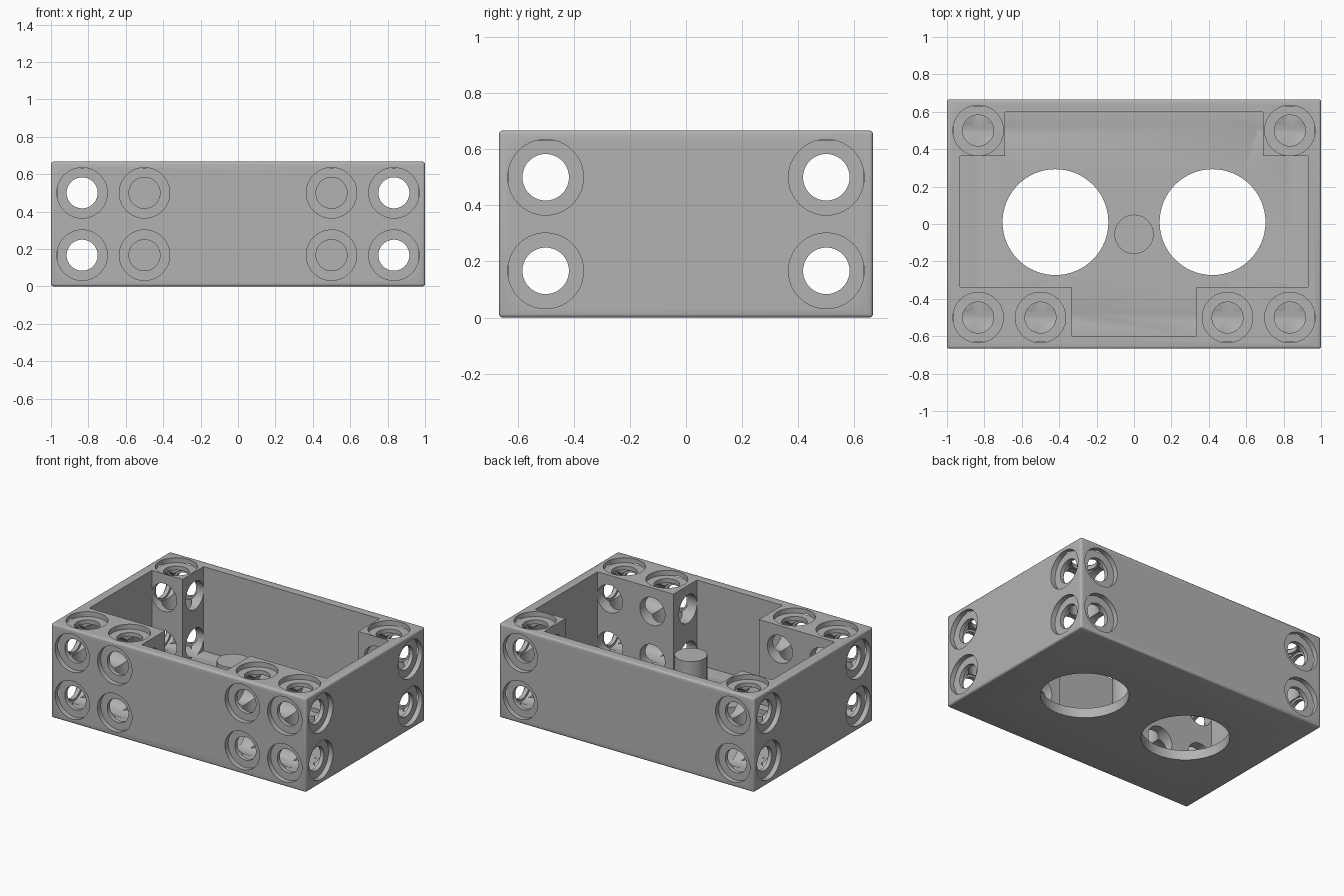
import bpy, bmesh, math
from mathutils import Matrix, Vector

cube = bpy.data.objects.get("Cube")
if cube:
    bpy.data.objects.remove(cube, do_unlink=True)

W, D, H = 2.0, 4 / 3, 2 / 3      # overall size
P = 1 / 3                        # hole pitch
FLOOR = 0.07

grey = bpy.data.materials.new("mid_grey")
grey.use_nodes = True
grey.diffuse_color = (0.45, 0.45, 0.45, 1)
grey.node_tree.nodes["Principled BSDF"].inputs["Base Color"].default_value = grey.diffuse_color


def finish(bm, name):
    bmesh.ops.recalc_face_normals(bm, faces=bm.faces)
    mesh = bpy.data.meshes.new(name)
    bm.to_mesh(mesh)
    bm.free()
    mesh.materials.append(grey)
    obj = bpy.data.objects.new(name, mesh)
    bpy.context.collection.objects.link(obj)
    return obj


def add_lathe(bm, profile, start, direction, segments=40):
    """Closed solid turned from (radius, depth) pairs along a direction."""
    m = Matrix.Translation(start) @ Vector(direction).to_track_quat('Z', 'Y').to_matrix().to_4x4()
    rings = []
    for r, d in profile:
        rings.append([bm.verts.new(m @ Vector((r * math.cos(a), r * math.sin(a), d)))
                      for a in (2 * math.pi * i / segments for i in range(segments))])
    for a, b in zip(rings, rings[1:]):
        for i in range(segments):
            j = (i + 1) % segments
            bm.faces.new((a[i], a[j], b[j], b[i]))
    bm.faces.new(rings[0])
    bm.faces.new(rings[-1])


def pin_hole(bm, start, direction, bore, depth):
    # recess, narrow lip, then a wider bore
    add_lathe(bm, [(0.135, -0.05), (0.135, 0.035), (0.083, 0.035),
                   (0.083, 0.064), (bore, 0.064), (bore, depth)], start, direction)


def cut(target, bm, name):
    cutter = finish(bm, name)
    cutter.hide_render = True
    mod = target.modifiers.new(name, 'BOOLEAN')
    mod.operation = 'DIFFERENCE'
    mod.solver = 'EXACT'
    mod.object = cutter
    bpy.context.view_layer.objects.active = target
    bpy.ops.object.modifier_apply(modifier=name)
    bpy.data.objects.remove(cutter, do_unlink=True)


# Outer block with softened edges
bm = bmesh.new()
bmesh.ops.create_cube(bm, size=1, matrix=Matrix.Translation((0, 0, H / 2)) @ Matrix.Diagonal((W, D, H, 1)))
bmesh.ops.bevel(bm, geom=bm.edges[:], offset=0.013, segments=3, profile=0.5, affect='EDGES')
body = finish(bm, "box_body")

# Stepped cavity between the corner blocks
half = [(0.335, -0.6), (0.335, -0.337), (0.93, -0.337), (0.93, 0.363), (0.69, 0.363), (0.69, 0.6)]
outline = half + [(-x, y) for x, y in reversed(half)]
bm = bmesh.new()
base = bm.faces.new([bm.verts.new((x, y, FLOOR)) for x, y in outline])
top = bmesh.ops.extrude_face_region(bm, geom=[base])
bmesh.ops.translate(bm, vec=(0, 0, H), verts=[v for v in top["geom"] if isinstance(v, bmesh.types.BMVert)])
cut(body, bm, "cavity")

# Two round openings in the floor
bm = bmesh.new()
for s in (-1, 1):
    add_lathe(bm, [(0.283, -0.1), (0.283, 0.2)], (s * 0.42, 0.01, 0), (0, 0, 1), 64)
cut(body, bm, "floor_openings")

# Pin holes in the end walls
levels = (P / 2, 1.5 * P)
bm = bmesh.new()
for s in (-1, 1):
    for z in levels:
        pin_hole(bm, (s, -1.5 * P, z), (-s, 0, 0), 0.1, 0.68)
        pin_hole(bm, (s, 1.5 * P, z), (-s, 0, 0), 0.1, 0.34)
cut(body, bm, "end_holes")

# Pin holes in the front and back walls
bm = bmesh.new()
for s in (-1, 1):
    for z in levels:
        for x in (1.5 * P, 2.5 * P):
            pin_hole(bm, (s * x, -D / 2, z), (0, 1, 0), 0.0985, 0.345)
        pin_hole(bm, (s * 2.5 * P, D / 2, z), (0, -1, 0), 0.0985, 0.345)
cut(body, bm, "front_back_holes")

# Pin holes down from the top
bm = bmesh.new()
for s in (-1, 1):
    for x, y in ((1.5 * P, -1.5 * P), (2.5 * P, -1.5 * P), (2.5 * P, 1.5 * P)):
        pin_hole(bm, (s * x, y, H), (0, 0, -1), 0.097, H - 0.078)
cut(body, bm, "top_holes")

# Round post standing on the floor
bm = bmesh.new()
add_lathe(bm, [(0.105, FLOOR - 0.01), (0.105, 0.435)], (0, -0.055, 0), (0, 0, 1))
post = finish(bm, "centre_post")

for obj in (body, post):
    bpy.ops.object.select_all(action='DESELECT')
    obj.select_set(True)
    bpy.context.view_layer.objects.active = obj
    bpy.ops.object.shade_smooth_by_angle(angle=math.radians(32))
